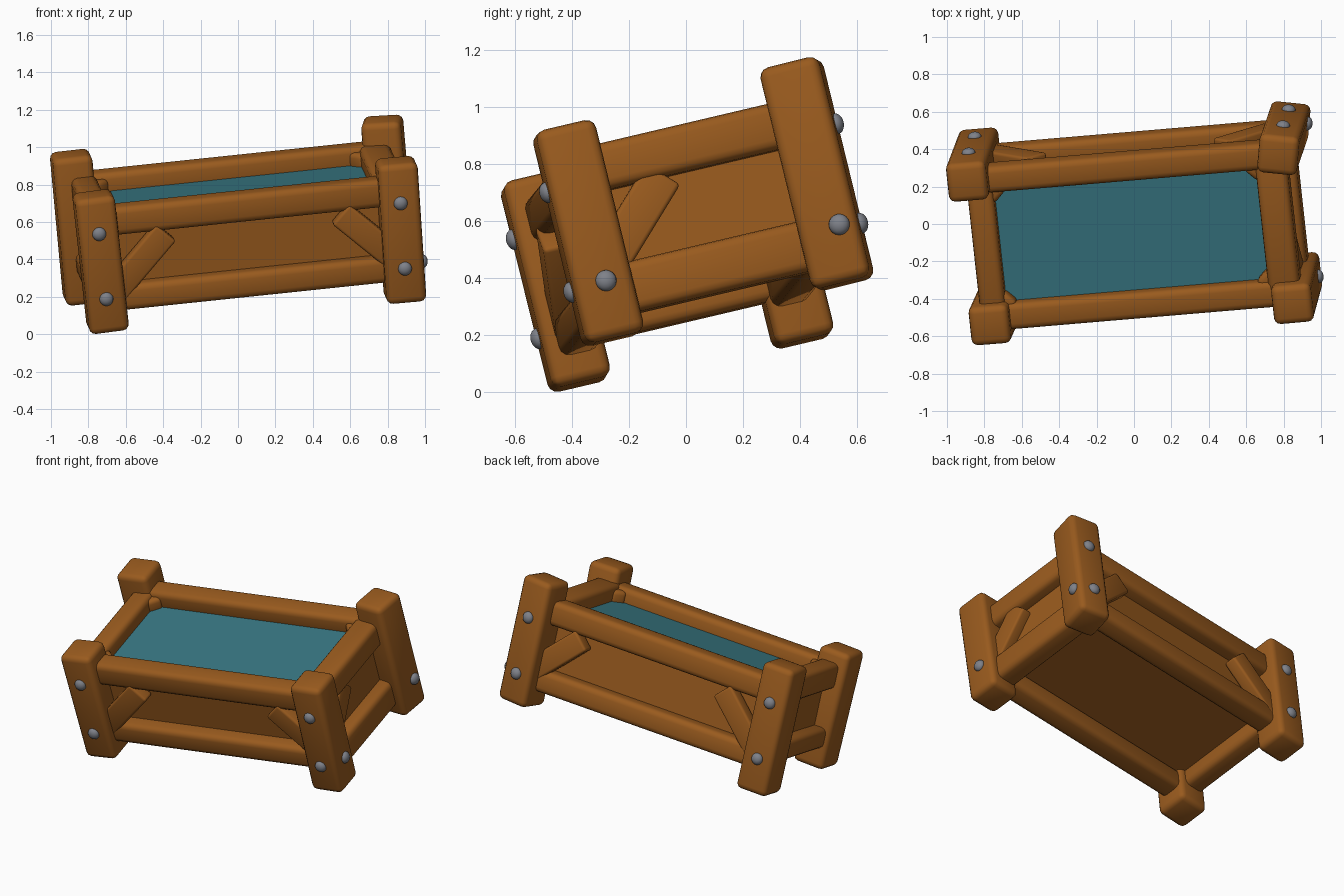
import bpy
import bmesh
import math
from mathutils import Matrix, Vector

old = bpy.data.objects.get("Cube")
if old:
    bpy.data.objects.remove(old, do_unlink=True)


def material(name, rgb):
    m = bpy.data.materials.new(name)
    m.use_nodes = True
    colour = (*rgb, 1.0)
    m.diffuse_color = colour
    m.node_tree.nodes["Principled BSDF"].inputs["Base Color"].default_value = colour
    return m


WOOD = material("warm brown wood", (0.32, 0.104, 0.013))
WATER = material("teal water", (0.040, 0.185, 0.225))
IRON = material("grey iron", (0.21, 0.22, 0.25))

# The whole trough rests at a tilt: long axis, depth axis, then the upright
long_axis = Vector((0.991, 0.084, 0.104)).normalized()
up_axis = long_axis.cross(Vector((-0.111, 0.967, 0.227))).normalized()
depth_axis = up_axis.cross(long_axis)
TILT = Matrix.Translation((0.015, -0.006, 0.574)) @ Matrix(
    (long_axis, depth_axis, up_axis)).transposed().to_4x4()


def spin(degrees, axis="Z"):
    return Matrix.Rotation(math.radians(degrees), 4, axis)


def finish(name, bm, mat, local):
    mesh = bpy.data.meshes.new(name)
    bm.to_mesh(mesh)
    bm.free()
    mesh.materials.append(mat)
    obj = bpy.data.objects.new(name, mesh)
    bpy.context.collection.objects.link(obj)
    obj.matrix_world = TILT @ local
    bpy.ops.object.select_all(action="DESELECT")
    obj.select_set(True)
    bpy.context.view_layer.objects.active = obj
    bpy.ops.object.shade_smooth_by_angle(angle=math.radians(40))


def timber(name, centre, size, bevel=0.035, turn=Matrix()):
    """Rounded wooden block."""
    bm = bmesh.new()
    bmesh.ops.create_cube(bm, size=1)
    bmesh.ops.scale(bm, vec=size, verts=bm.verts)
    if bevel:
        bmesh.ops.bevel(bm, geom=bm.edges[:], offset=bevel, segments=3,
                        profile=0.5, affect="EDGES")
    finish(name, bm, WOOD, Matrix.Translation(centre) @ turn.to_4x4())


def bolt(name, local):
    """Domed bolt head, flattened along its own y."""
    bm = bmesh.new()
    bmesh.ops.create_uvsphere(bm, u_segments=16, v_segments=10, radius=0.037)
    bmesh.ops.scale(bm, vec=(1, 0.75, 1), verts=bm.verts)
    finish(name, bm, IRON, local)


def brace(name, corner, along, thick_axis):
    """Diagonal plank rising from a post towards the upper rail."""
    run = Vector(along) * 0.28 + Vector((0, 0, 0.28))
    z = run.normalized()
    y = Vector(thick_axis)
    turn = Matrix((y.cross(z), y, z)).transposed()
    timber(name, Vector(corner) + run / 2, (0.14, 0.085, 0.42), 0.015, turn)


# Corner posts: x, y, bottom, top, twist, lean, brace foot x
POST = 0.214
posts = {
    "front_right": (-0.80, -0.40, -0.386, 0.362, 0, -1.5, -0.73),
    "front_left": (0.817, -0.42, -0.39, 0.378, 0, 1, 0.79),
    "back_left": (0.838, 0.41, -0.388, 0.41, -11, 0, 0.80),
    "back_right": (-0.838, 0.405, -0.415, 0.40, 0, -0.5, -0.77),
}
for side, (x, y, low, high, twist, lean, foot) in posts.items():
    turn = spin(twist) @ spin(lean, "Y")
    middle = Matrix.Translation((x, y, 0)) @ turn
    timber(side + "_post", (x, y, (low + high) / 2), (POST, POST, high - low), turn=turn)
    face = math.copysign(POST / 2, y)
    for level, z in (("upper", 0.165), ("lower", -0.195)):
        bolt(f"{side}_{level}_bolt", middle @ Matrix.Translation((0, face, z)))
    # Side bolts only on the left end
    if x > 0:
        bolt(side + "_side_bolt",
             middle @ Matrix.Translation((POST / 2, 0.01 - twist * 0.003, -0.19)) @ spin(90))
    # Long-side braces lean inwards from every post
    sx, sy = math.copysign(1, x), math.copysign(1, y)
    brace(side + "_brace", (foot, sy * 0.415, -0.17), (-sx, 0, 0), (0, 1, 0))
brace("left_end_brace", (0.81, -0.405, -0.155), (0, 1, 0), (1, 0, 0))

# Long rails
for s, side in ((-1, "front"), (1, "back")):
    timber(side + "_upper_rail", (0, s * 0.38, 0.212 + s * 0.005), (1.55, 0.145, 0.155))
    timber(side + "_lower_rail", (0, s * 0.385, -0.214), (1.55, 0.14, 0.142))

# End rails, the left lower one deeper
timber("right_upper_rail", (-0.79, 0, 0.205), (0.14, 0.76, 0.165))
timber("right_lower_rail", (-0.80, 0, -0.19), (0.14, 0.76, 0.13))
timber("left_upper_rail", (0.78, 0, 0.208), (0.17, 0.76, 0.165))
timber("left_lower_rail", (0.795, 0, -0.227), (0.15, 0.76, 0.18))

# Tub inside the frame, its floor set up between the lower rails
timber("tub", (0, 0, 0.02), (1.57, 0.73, 0.34), 0)

# Water sheet with cut corners
bm = bmesh.new()
bmesh.ops.create_cube(bm, size=1)
bmesh.ops.scale(bm, vec=(1.48, 0.65, 0.008), verts=bm.verts)
corners = [e for e in bm.edges if abs(e.verts[0].co.z - e.verts[1].co.z) > 0.004]
bmesh.ops.bevel(bm, geom=corners, offset=0.09, segments=1, affect="EDGES")
finish("water", bm, WATER, Matrix.Translation((0, 0, 0.192)))

# Small fillets where the rails meet inside
for x in (-0.725, 0.70):
    for y in (-0.31, 0.31):
        timber("corner_fillet", (x, y, 0.215), (0.10, 0.10, 0.1), 0.025, spin(45))
